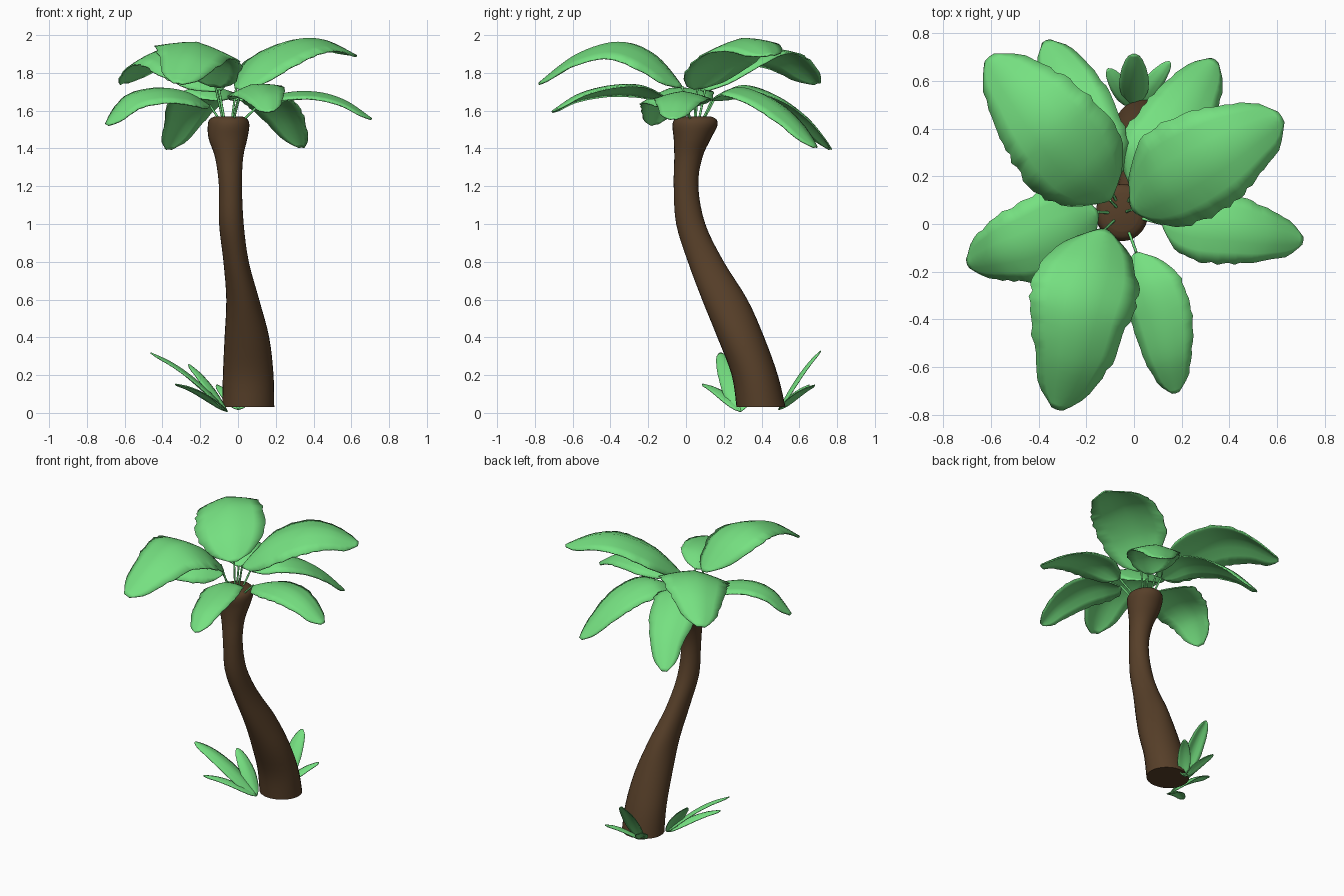
import bpy, bmesh, math, random
from mathutils import Vector

if "Cube" in bpy.data.objects:
    bpy.data.objects.remove(bpy.data.objects["Cube"])

random.seed(4)


def material(name, rgb):
    m = bpy.data.materials.new(name)
    m.diffuse_color = (*rgb, 1)
    m.use_nodes = True
    m.node_tree.nodes["Principled BSDF"].inputs["Base Color"].default_value = m.diffuse_color
    return m


BARK = material("bark", (0.095, 0.05, 0.022))
GREEN = material("leaf_green", (0.18, 0.75, 0.22))


def smooth_path(pts, t):
    """Catmull-Rom through points of any dimension, t in 0..1."""
    n = len(pts) - 1
    i = min(int(t * n), n - 1)
    u = t * n - i
    a, b, c, d = (pts[max(0, min(n, k))] for k in (i - 1, i, i + 1, i + 2))
    return [0.5 * (2 * q + (r - p) * u + (2 * p - 5 * q + 4 * r - s) * u * u
                   + (3 * q - p - 3 * r + s) * u ** 3) for p, q, r, s in zip(a, b, c, d)]


def finish(name, bm, mat):
    me = bpy.data.meshes.new(name)
    bm.to_mesh(me)
    bm.free()
    ob = bpy.data.objects.new(name, me)
    bpy.context.collection.objects.link(ob)
    me.materials.append(mat)
    bpy.ops.object.select_all(action='DESELECT')
    ob.select_set(True)
    bpy.context.view_layer.objects.active = ob
    bpy.ops.object.shade_smooth_by_angle(angle=math.radians(50))
    return ob


# Curved trunk: rings of z, centre x, centre y, radius x, radius y
RINGS = [(.03, .054, .397, .138, .130), (.2, .054, .364, .134, .122),
         (.4, .047, .29, .118, .124), (.6, .025, .205, .087, .120),
         (.8, -.01, .105, .067, .095), (1.0, -.035, .025, .065, .077),
         (1.2, -.04, 0, .061, .065), (1.35, -.047, .012, .074, .074),
         (1.45, -.053, .033, .102, .098), (1.52, -.05, .047, .11, .119),
         (1.555, -.05, .05, .1, .11), (1.57, -.05, .05, .07, .08)]
bm = bmesh.new()
loops = []
SIDES, STEPS = 28, 44
for k in range(STEPS + 1):
    z, cx, cy, rx, ry = smooth_path(RINGS, k / STEPS)
    loops.append([bm.verts.new((cx + rx * math.cos(a), cy + ry * math.sin(a), z))
                  for a in (2 * math.pi * j / SIDES for j in range(SIDES))])
for lo, hi in zip(loops, loops[1:]):
    for j in range(SIDES):
        bm.faces.new((lo[j], lo[(j + 1) % SIDES], hi[(j + 1) % SIDES], hi[j]))
bm.faces.new(loops[0][::-1])
bm.faces.new(loops[-1])
finish("trunk", bm, BARK)

# Leaf outline: relative half width at even steps from base to tip
OUTLINE = [(.1,), (.62,), (.9,), (1.02,), (1.04,), (1,), (.94,), (.84,), (.69,), (.5,), (.12,)]


def leaf(name, spine, half, roll=0.0, droop=0.25, jag=0.08, rows=26):
    """Drooping blade along a spine, with a raised midrib and ragged margin."""
    bm = bmesh.new()
    head = Vector(spine[-1]) - Vector(spine[0])
    side = Vector((head.y, -head.x, 0)).normalized()
    side = (side + Vector((0, 0, roll))).normalized()
    grid = []
    for k in range(rows + 1):
        t = k / rows
        p = Vector(smooth_path(spine, t))
        e = 0.02
        tan = (Vector(smooth_path(spine, min(1, t + e)))
               - Vector(smooth_path(spine, max(0, t - e)))).normalized()
        up = side.cross(tan).normalized()
        w = half * smooth_path(OUTLINE, t)[0]
        row = []
        for s in (-1, -.66, -.33, 0, .33, .66, 1):
            r = 1.02 - jag * random.random() if abs(s) == 1 else 1
            row.append(bm.verts.new(p + side * s * w * r - up * droop * w * abs(s) ** 1.3))
        grid.append(row)
    for lo, hi in zip(grid, grid[1:]):
        for j in range(6):
            bm.faces.new((lo[j], lo[j + 1], hi[j + 1], hi[j]))
    ob = finish(name, bm, GREEN)
    mod = ob.modifiers.new("thickness", 'SOLIDIFY')
    mod.thickness = 0.008 if half > .1 else 0.005


def stem(name, pts, radius=.006):
    cu = bpy.data.curves.new(name, 'CURVE')
    cu.dimensions = '3D'
    cu.bevel_depth = radius
    cu.bevel_resolution = 2
    cu.use_fill_caps = True
    sp = cu.splines.new('POLY')
    sp.points.add(len(pts) - 1)
    for q, p in zip(sp.points, pts):
        q.co = (*p, 1)
    cu.materials.append(GREEN)
    bpy.context.collection.objects.link(bpy.data.objects.new(name, cu))


# Crown: three large upper leaves and a lower ring; (half width, roll, spine)
CROWN = [
    (.22, -.1, [(-.01, .06, 1.72), (.12, .16, 1.88), (.3, .265, 1.975), (.46, .36, 1.975), (.62, .45, 1.9)]),
    (.22, .15, [(-.1, .1, 1.71), (-.21, .22, 1.85), (-.35, .39, 1.93), (-.48, .55, 1.89), (-.61, .7, 1.75)]),
    (.22, .15, [(-.12, -.02, 1.73), (-.17, -.18, 1.9), (-.22, -.36, 1.965), (-.26, -.58, 1.9), (-.32, -.78, 1.75)]),
    (.175, .2, [(-.15, .05, 1.63), (-.27, -.01, 1.70), (-.43, -.085, 1.72), (-.58, -.13, 1.67), (-.70, -.17, 1.53)]),
    (.145, 0, [(.12, .0, 1.64), (.25, -.01, 1.695), (.42, -.025, 1.70), (.57, -.05, 1.655), (.71, -.07, 1.56)]),
    (.135, -.2, [(.01, -.12, 1.68), (.06, -.25, 1.735), (.11, -.4, 1.735), (.145, -.57, 1.69), (.175, -.71, 1.6)]),
    (.155, 0, [(-.1, .15, 1.66), (-.16, .29, 1.735), (-.23, .46, 1.69), (-.29, .63, 1.57), (-.37, .77, 1.4)]),
    (.165, 0, [(.0, .14, 1.66), (.08, .27, 1.725), (.18, .42, 1.68), (.26, .56, 1.57), (.34, .69, 1.41)]),
]
HEART = Vector((-.05, .045, 1.54))
for i, (half, roll, spine) in enumerate(CROWN, 1):
    leaf(f"crown_leaf_{i}", spine, half, roll)
    a = Vector(spine[0])
    foot = HEART + Vector((a.x - HEART.x, a.y - HEART.y, 0)) * .4
    stem(f"leaf_stem_{i}", [foot, a])

# Ground tufts: root point, then (tip, half width, roll) of each small leaf
TUFTS = [((-.055, .29, .01), [((-.46, .18, .32), .065, .2), ((-.33, .09, .155), .045, 0), ((-.26, .36, .26), .05, .2)]),
         ((.0, .49, .02), [((.0, .71, .33), .06, 0), ((-.11, .65, .15), .04, 0), ((.15, .68, .15), .04, 0)])]
for n, (root, tips) in enumerate(TUFTS, 1):
    r = Vector(root)
    for k, (tip, half, roll) in enumerate(tips, 1):
        d = Vector(tip) - r
        spine = [r + d * u + Vector((0, 0, .32 * d.length * u * (1 - u))) for u in (0, .25, .5, .75, 1)]
        leaf(f"ground_leaf_{n}_{k}", spine, half, roll, .3, .03, 14)
